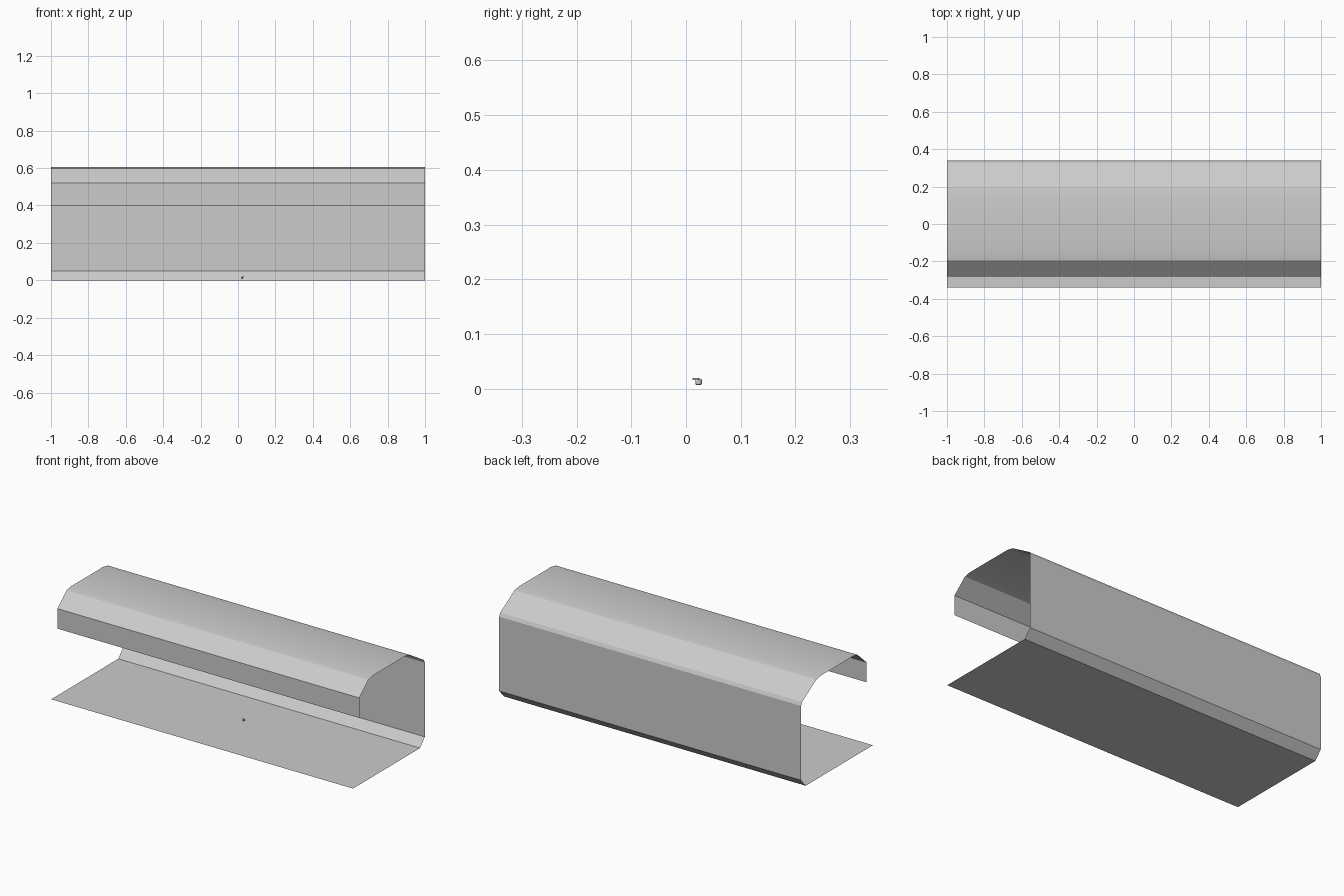
import bpy, bmesh, math
from mathutils import Matrix

if "Cube" in bpy.data.objects:
    bpy.data.objects.remove(bpy.data.objects["Cube"])


def make_object(name, bm, angle=15):
    mesh = bpy.data.meshes.new(name)
    bm.to_mesh(mesh)
    bm.free()
    ob = bpy.data.objects.new(name, mesh)
    bpy.context.collection.objects.link(ob)
    bpy.ops.object.select_all(action='DESELECT')
    ob.select_set(True)
    bpy.context.view_layer.objects.active = ob
    bpy.ops.object.shade_smooth_by_angle(angle=math.radians(angle))
    return ob


# Folded sheet shell: open (y, z) cross-section swept along x
profile = [(-0.34, 0.0), (0.295, 0.0), (0.34, 0.05), (0.34, 0.495),
           (0.33, 0.515), (0.195, 0.597), (0.155, 0.605), (-0.155, 0.605),
           (-0.195, 0.597), (-0.28, 0.52), (-0.28, 0.40)]
bm = bmesh.new()
rows = [[bm.verts.new((x, y, z)) for y, z in profile] for x in (-1, 1)]
for i in range(len(profile) - 1):
    bm.faces.new((rows[0][i + 1], rows[1][i + 1], rows[1][i], rows[0][i]))
# outward normals: roof faces up, floor faces down
bm.normal_update()
if max(bm.faces, key=lambda f: f.calc_center_median().z).normal.z < 0:
    bmesh.ops.reverse_faces(bm, faces=bm.faces[:])
make_object("folded_shell", bm)

# Tiny fitting hovering just above the floor: round body with a small spout
bm = bmesh.new()
bmesh.ops.create_cone(bm, cap_ends=True, segments=16, radius1=0.006,
                      radius2=0.006, depth=0.011,
                      matrix=Matrix.Translation((0.022, 0.023, 0.0125)))
bmesh.ops.bevel(bm, geom=[e for e in bm.edges if abs(e.verts[0].co.z - e.verts[1].co.z) < 1e-5],
                offset=0.0015, segments=2, affect='EDGES', profile=0.5)
make_object("small_knob", bm, 30)

bm = bmesh.new()
bmesh.ops.create_cube(bm, size=1, matrix=Matrix.Translation((0.025, 0.018, 0.0175))
                      @ Matrix.Rotation(math.radians(-45), 4, 'Z')
                      @ Matrix.Diagonal((0.004, 0.014, 0.003, 1)))
make_object("small_tab", bm, 30)
